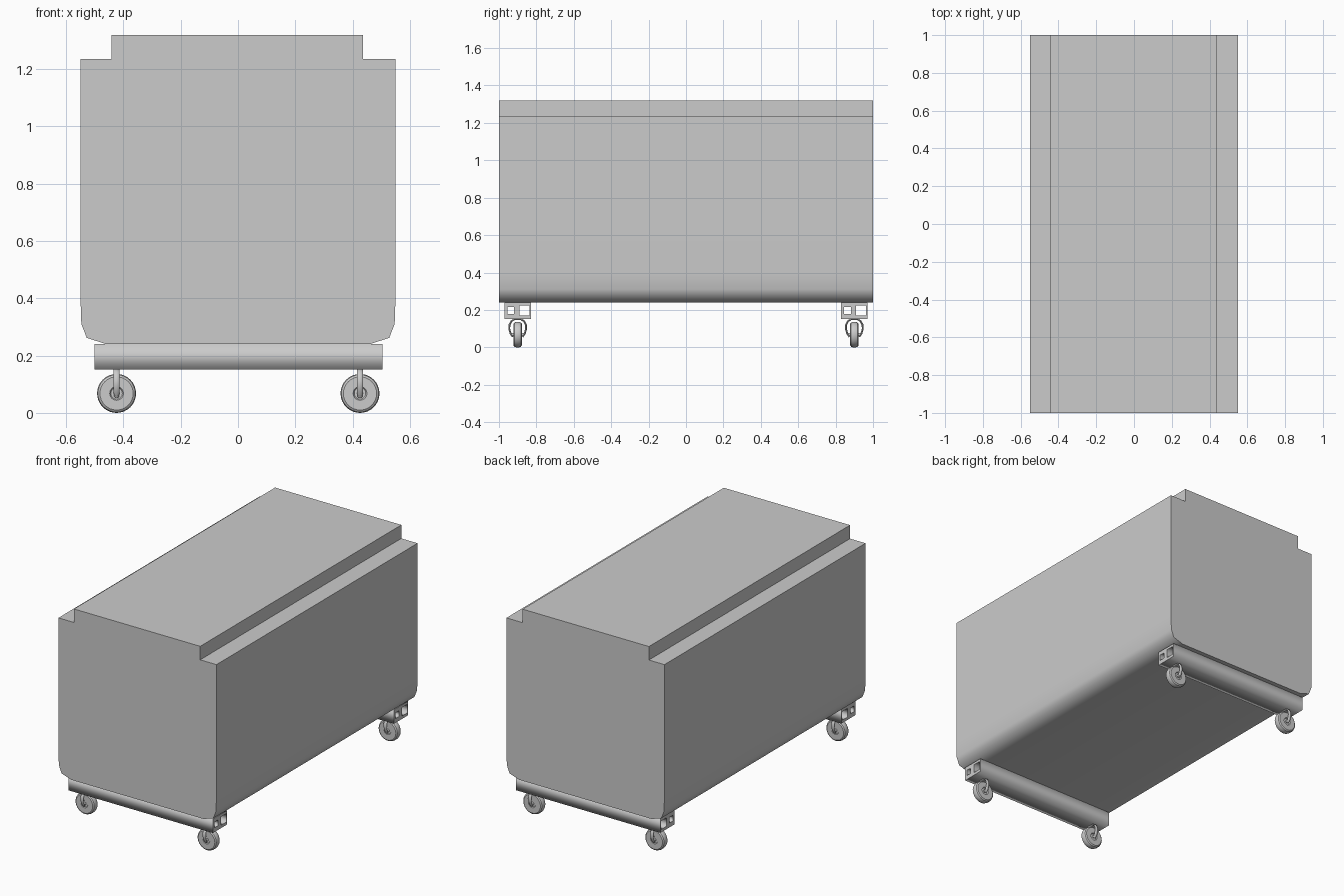
import bpy, bmesh, math
from mathutils import Vector

if "Cube" in bpy.data.objects:
    bpy.data.objects.remove(bpy.data.objects["Cube"])


def finish(name, bm, angle=None):
    bmesh.ops.recalc_face_normals(bm, faces=bm.faces)
    mesh = bpy.data.meshes.new(name)
    bm.to_mesh(mesh)
    bm.free()
    obj = bpy.data.objects.new(name, mesh)
    bpy.context.collection.objects.link(obj)
    if angle:
        bpy.ops.object.select_all(action='DESELECT')
        obj.select_set(True)
        bpy.context.view_layer.objects.active = obj
        bpy.ops.object.shade_smooth_by_angle(angle=math.radians(angle))
    return obj


def prism(name, profile, y0, y1, angle=None):
    """Extrude an xz profile along y."""
    bm = bmesh.new()
    face = bm.faces.new([bm.verts.new((x, y0, z)) for x, z in profile])
    ext = bmesh.ops.extrude_face_region(bm, geom=[face])['geom']
    verts = [v for v in ext if isinstance(v, bmesh.types.BMVert)]
    bmesh.ops.translate(bm, verts=verts, vec=(0, y1 - y0, 0))
    return finish(name, bm, angle)


# Tub with rounded lower edges
half = [(0.46, 0.24), (0.528, 0.262), (0.547, 0.31), (0.55, 0.40), (0.55, 1.235)]
prism('tub', half + [(-x, z) for x, z in reversed(half)], -1, 1, 55)

# Raised lid
prism('lid', [(-0.442, 1.235), (0.437, 1.235), (0.437, 1.32), (-0.442, 1.32)], -1, 1)


# Support rails: outer rectangle with two square channels running through
def rail(name, y):
    curve = bpy.data.curves.new(name, 'CURVE')
    curve.dimensions = '2D'
    curve.fill_mode = 'BOTH'
    curve.extrude = 0.503
    for cx, cy, hx, hy in ((0, 0.196, 0.071, 0.044),
                           (-0.037, 0.197, 0.018, 0.018),
                           (0.036, 0.197, 0.026, 0.027)):
        s = curve.splines.new('POLY')
        s.points.add(3)
        for p, (a, b) in zip(s.points, ((-1, -1), (1, -1), (1, 1), (-1, 1))):
            p.co = (cx + a * hx, cy + b * hy, 0, 1)
        s.use_cyclic_u = True
    obj = bpy.data.objects.new(name, curve)
    obj.location = (0.002, y, 0)
    obj.rotation_euler = (math.pi / 2, 0, math.pi / 2)
    bpy.context.collection.objects.link(obj)
    bpy.ops.object.select_all(action='DESELECT')
    obj.select_set(True)
    bpy.context.view_layer.objects.active = obj
    bpy.ops.object.convert(target='MESH')


rail('front_rail', -0.9)
rail('rear_rail', 0.9)


def lathe(name, profile, centre, steps=32):
    """Spin (radius, y) points around a y axis through centre."""
    bm = bmesh.new()
    c = Vector(centre)
    rings = [[bm.verts.new(c + Vector((r * math.cos(t), y, r * math.sin(t))))
              for t in (2 * math.pi * i / steps for i in range(steps))]
             for r, y in profile]
    for a, b in zip(rings, rings[1:]):
        for i in range(steps):
            j = (i + 1) % steps
            bm.faces.new((a[i], a[j], b[j], b[i]))
    bm.faces.new(rings[0])
    bm.faces.new(rings[-1])
    return finish(name, bm, 35)


# Bowed fork: an elliptical section swept over the wheel
def fork(name, x, y):
    side = [(0.026, 0.056), (0.038, 0.075), (0.045, 0.098), (0.044, 0.120), (0.034, 0.140), (0.016, 0.151)]
    path = side + [(-u, z) for u, z in reversed(side)]
    pts = [Vector((0, u, z)) for u, z in path]
    bm = bmesh.new()
    rings = []
    for i, p in enumerate(pts):
        d = (pts[min(i + 1, len(pts) - 1)] - pts[max(i - 1, 0)]).normalized()
        n = Vector((0, -d.z, d.y))
        w = 0.008 if i in (0, len(pts) - 1) else 0.011
        rings.append([bm.verts.new(Vector((x, y, 0)) + p + n * 0.005 * math.sin(t)
                                   + Vector((w * math.cos(t), 0, 0)))
                      for t in (k * math.pi / 4 for k in range(8))])
    for a, b in zip(rings, rings[1:]):
        for k in range(8):
            bm.faces.new((a[k], a[(k + 1) % 8], b[(k + 1) % 8], b[k]))
    bm.faces.new(rings[0])
    bm.faces.new(rings[-1])
    finish(name, bm, 50)


# Casters at the four corners
tyre = [(0.02, -0.016), (0.024, -0.022), (0.058, -0.022), (0.065, -0.017), (0.068, -0.007)]
tyre += [(r, -y) for r, y in reversed(tyre)]
for ys, end in ((-0.9, 'front'), (0.9, 'rear')):
    for xs, side in ((-0.424, 'left'), (0.426, 'right')):
        lathe(f'{end}_{side}_wheel', tyre, (xs, ys, 0.068))
        lathe(f'{end}_{side}_axle', [(0.009, -0.034), (0.009, 0.034)], (xs, ys, 0.068), 12)
        fork(f'{end}_{side}_fork', xs, ys)
